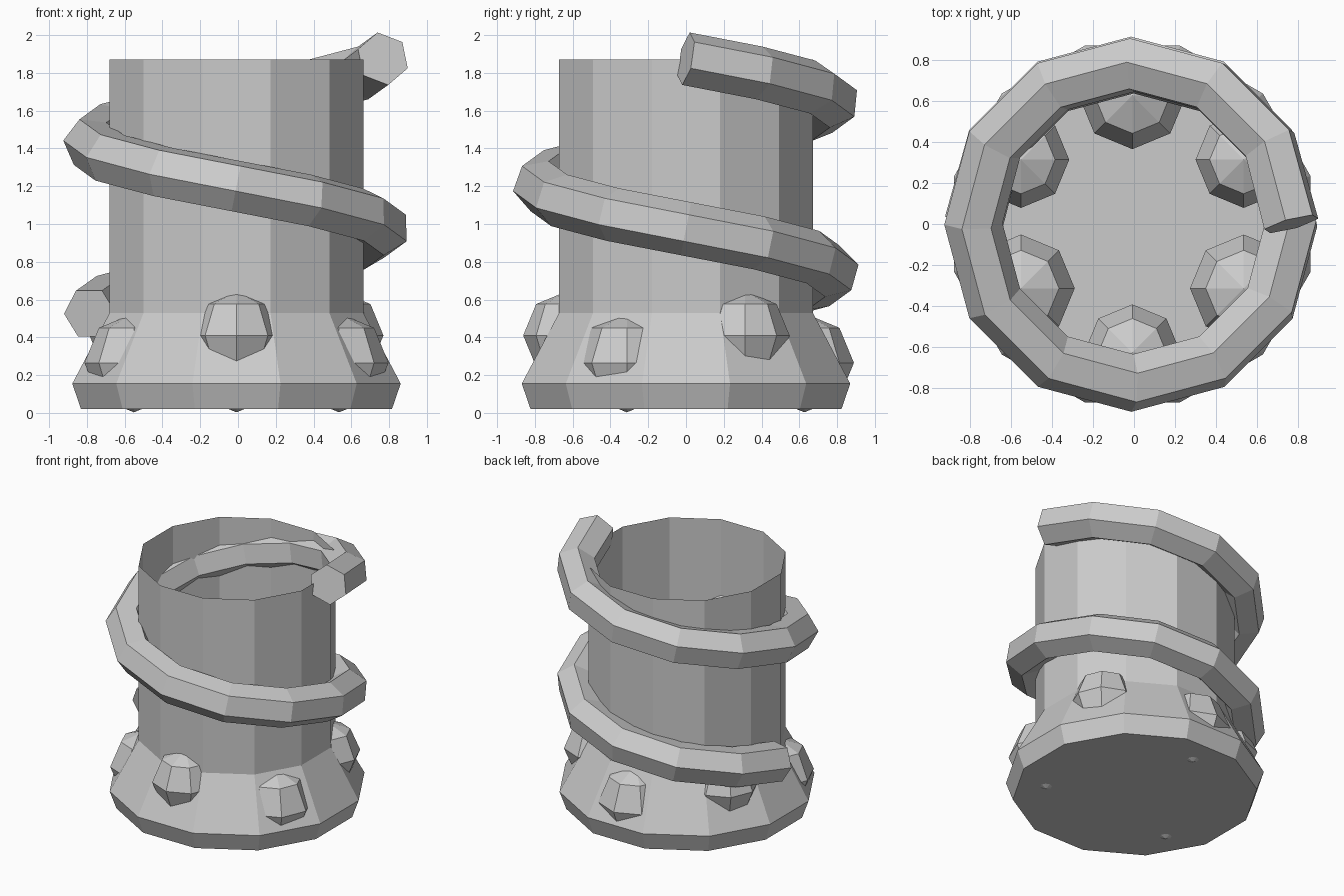
import bpy, bmesh
from math import radians, cos, sin

if "Cube" in bpy.data.objects:
    bpy.data.objects.remove(bpy.data.objects["Cube"])

CX = -0.008  # shared axis, nudged so the whole model is centred


def finish(bm, name):
    bmesh.ops.recalc_face_normals(bm, faces=bm.faces)
    mesh = bpy.data.meshes.new(name)
    bm.to_mesh(mesh)
    bm.free()
    obj = bpy.data.objects.new(name, mesh)
    bpy.context.collection.objects.link(obj)
    return obj


def polar(r, deg, z):
    return (CX + r * cos(radians(deg)), r * sin(radians(deg)), z)


# Open-topped tube with flared foot and closed floor, 12 sides
profile = [(0.852, 0.02), (0.90, 0.155), (0.695, 0.53), (0.695, 1.87)]
bm = bmesh.new()
rings = [[bm.verts.new(polar(r, 15 + 30 * i, z)) for i in range(12)] for r, z in profile]
for a, b in zip(rings, rings[1:]):
    for i in range(12):
        j = (i + 1) % 12
        bm.faces.new((a[i], a[j], b[j], b[i]))
bm.faces.new(rings[0][::-1])
finish(bm, "tube_body")

# Six faceted studs around the foot, alternating high/small and low/large
for i in range(6):
    z, r = ((0.41, 0.235), (0.265, 0.262))[i % 2]
    bm = bmesh.new()
    bmesh.ops.create_uvsphere(bm, u_segments=8, v_segments=4, radius=r)
    stud = finish(bm, f"stud_{i + 1}")
    stud.location = polar(0.627, -90 + 60 * i, z)

# Hexagonal coil rising one and a half turns around the tube
curve = bpy.data.curves.new("coil", "CURVE")
curve.dimensions = "3D"
curve.bevel_depth = 0.143
curve.bevel_resolution = 1
curve.use_fill_caps = True
spline = curve.splines.new("POLY")
spline.points.add(18)
spline.use_smooth = False
for i, p in enumerate(spline.points):
    p.co = (*polar(0.775, 180 - 30 * i, 0.525 + 0.075 * i), 1)
bpy.context.collection.objects.link(bpy.data.objects.new("coil", curve))
